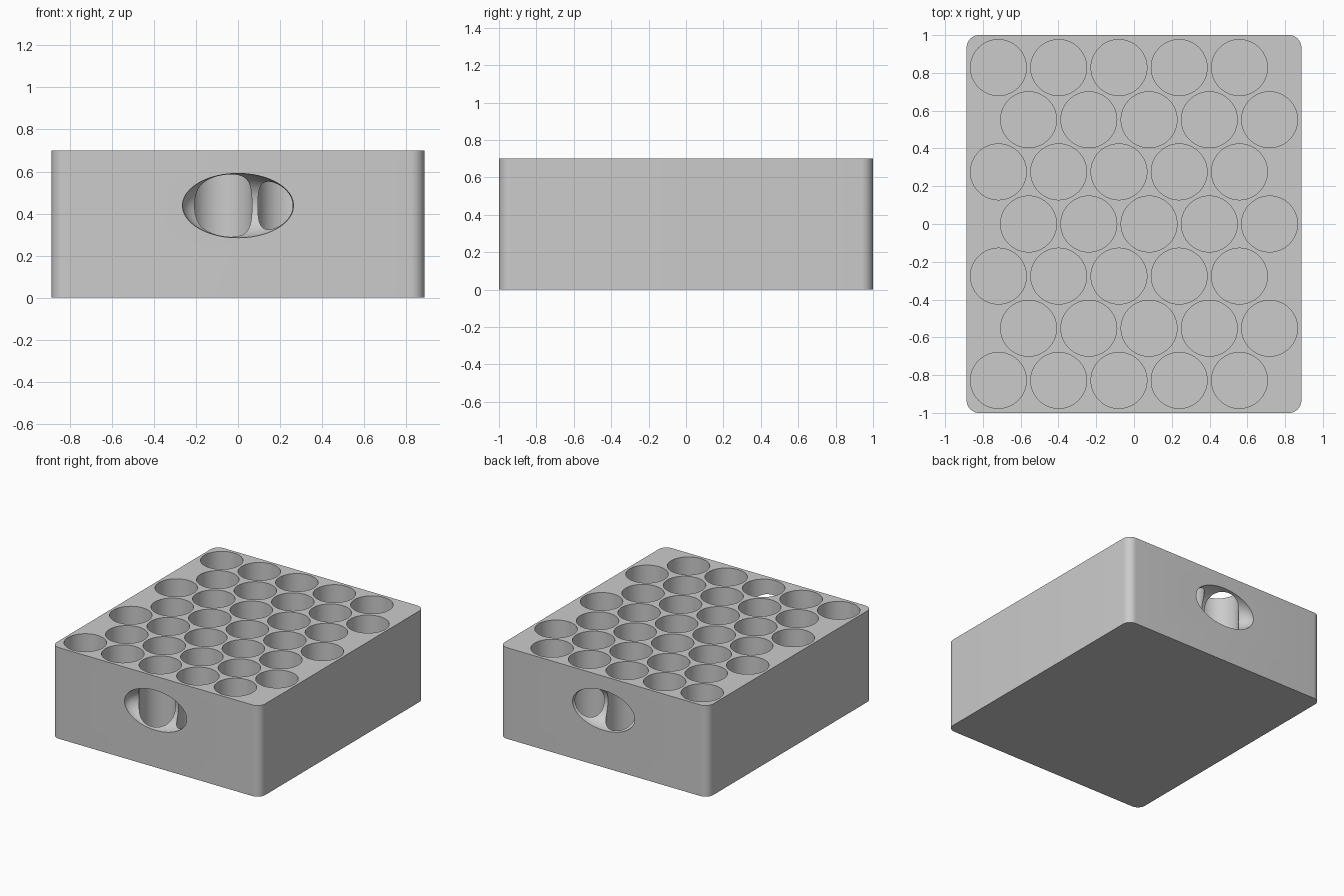
import bpy
import bmesh
import math
from mathutils import Matrix, Vector

old = bpy.data.objects.get("Cube")
if old:
    bpy.data.objects.remove(old, do_unlink=True)

HALF_X, HALF_Y, HEIGHT, CORNER = 0.886, 1.0, 0.70, 0.065
HOLE_R, PITCH_X, PITCH_Y, FLOOR = 0.148, 0.319, 0.276, 0.03

grey = bpy.data.materials.new("light grey plastic")
grey.use_nodes = True
colour = (0.6, 0.6, 0.6, 1)
grey.diffuse_color = colour
grey.node_tree.nodes["Principled BSDF"].inputs["Base Color"].default_value = colour


def make_object(name, bm):
    mesh = bpy.data.meshes.new(name)
    bmesh.ops.recalc_face_normals(bm, faces=bm.faces)
    bm.to_mesh(mesh)
    bm.free()
    mesh.materials.append(grey)
    obj = bpy.data.objects.new(name, mesh)
    bpy.context.collection.objects.link(obj)
    return obj


# Block with rounded upright corners
bm = bmesh.new()
size = Matrix.Diagonal((2 * HALF_X, 2 * HALF_Y, HEIGHT, 1))
bmesh.ops.create_cube(bm, size=1, matrix=Matrix.Translation((0, 0, HEIGHT / 2)) @ size)
uprights = [e for e in bm.edges
            if abs(e.verts[0].co.z - e.verts[1].co.z) > HEIGHT / 2]
bmesh.ops.bevel(bm, geom=uprights, offset=CORNER, segments=10,
                profile=0.5, affect='EDGES')
block = make_object("holder_block", bm)

# Staggered rows of round sockets
bm = bmesh.new()
depth = HEIGHT + 0.1 - FLOOR
for row in range(-3, 4):
    shift = -PITCH_X / 4 if row % 2 else PITCH_X / 4
    for col in range(-2, 3):
        centre = Vector((col * PITCH_X + shift, row * PITCH_Y, FLOOR + depth / 2))
        bmesh.ops.create_cone(bm, cap_ends=True, segments=64, radius1=HOLE_R,
                              radius2=HOLE_R, depth=depth,
                              matrix=Matrix.Translation(centre))
sockets = make_object("socket_cutter", bm)

# Oval finger recesses in the front and back walls
bm = bmesh.new()
for side in (-1, 1):
    place = Matrix.Translation((0, side * HALF_Y, 0.438))
    scale = Matrix.Diagonal((0.264, 0.153, 0.153, 1))
    turn = Matrix.Rotation(math.pi / 2, 4, 'Y')
    bmesh.ops.create_uvsphere(bm, u_segments=64, v_segments=40, radius=1,
                              matrix=place @ scale @ turn)
recesses = make_object("recess_cutter", bm)

# Cut the block, then drop the cutters
bpy.ops.object.select_all(action='DESELECT')
bpy.context.view_layer.objects.active = block
block.select_set(True)
for cutter in (sockets, recesses):
    cutter.hide_render = True
    mod = block.modifiers.new(cutter.name, 'BOOLEAN')
    mod.operation = 'DIFFERENCE'
    mod.solver = 'EXACT'
    mod.object = cutter
    bpy.ops.object.modifier_apply(modifier=mod.name)
    bpy.data.objects.remove(cutter, do_unlink=True)

bpy.ops.object.shade_smooth_by_angle(angle=math.radians(30))
